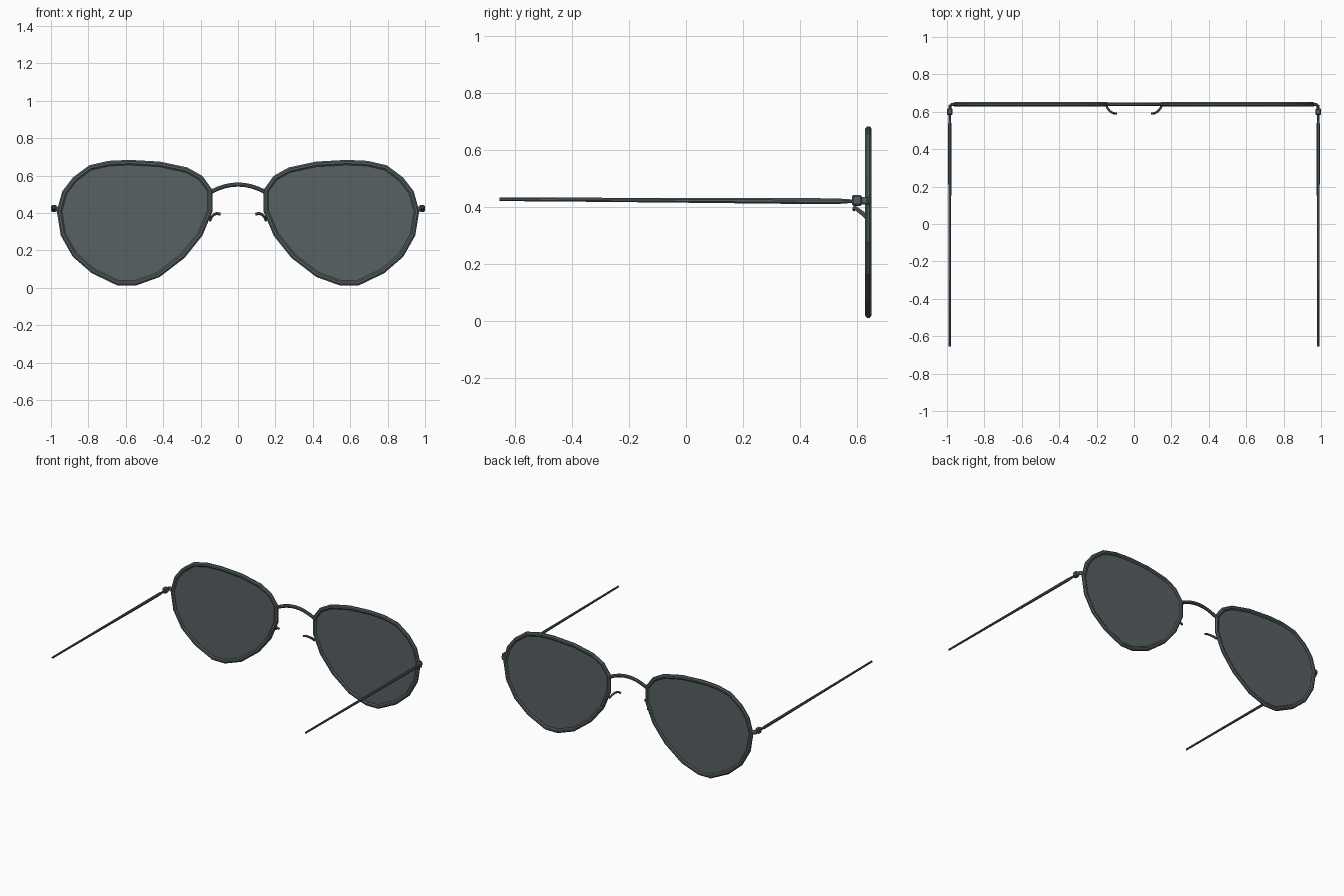
import bpy, bmesh, math
from mathutils import Vector

if "Cube" in bpy.data.objects:
    bpy.data.objects.remove(bpy.data.objects["Cube"], do_unlink=True)


def material(name, rgb):
    m = bpy.data.materials.new(name)
    m.use_nodes = True
    m.diffuse_color = (*rgb, 1)
    m.node_tree.nodes["Principled BSDF"].inputs["Base Color"].default_value = (*rgb, 1)
    return m


METAL = material("dark grey metal", (0.09, 0.115, 0.118))
GLASS = material("tinted lens grey", (0.097, 0.12, 0.127))
PLANE_Y = 0.64


def finish(bm, name, mat):
    bmesh.ops.recalc_face_normals(bm, faces=bm.faces)
    mesh = bpy.data.meshes.new(name)
    bm.to_mesh(mesh)
    bm.free()
    mesh.materials.append(mat)
    ob = bpy.data.objects.new(name, mesh)
    bpy.context.collection.objects.link(ob)
    return ob


def sweep(name, path, radii, up, closed=False, sides=8):
    """Sweep an oval section along a path; radii holds (across, along up) per point."""
    bm = bmesh.new()
    pts = [Vector(p) for p in path]
    up = Vector(up)
    n = len(pts)
    rings = []
    for i, p in enumerate(pts):
        if closed:
            t = pts[(i + 1) % n] - pts[i - 1]
        else:
            t = pts[min(i + 1, n - 1)] - pts[max(i - 1, 0)]
        across = up.cross(t).normalized()
        high = t.cross(across).normalized()
        w, h = radii[i] if isinstance(radii, list) else radii
        ring = []
        for k in range(sides):
            a = math.tau * (k + 0.5) / sides
            ring.append(bm.verts.new(p + across * w * math.cos(a) + high * h * math.sin(a)))
        rings.append(ring)
    for i in range(n if closed else n - 1):
        a, b = rings[i], rings[(i + 1) % n]
        for k in range(sides):
            j = (k + 1) % sides
            bm.faces.new((a[k], a[j], b[j], b[k]))
    if not closed:
        bm.faces.new(rings[0])
        bm.faces.new(rings[-1])
    return finish(bm, name, METAL)


def box(name, center, size, bevel):
    bm = bmesh.new()
    bmesh.ops.create_cube(bm, size=1)
    for v in bm.verts:
        v.co = Vector(c + s * q for c, s, q in zip(center, size, v.co))
    bmesh.ops.bevel(bm, geom=bm.edges[:], offset=bevel, segments=1, affect="EDGES")
    return finish(bm, name, METAL)


def slab(name, outline, thickness):
    bm = bmesh.new()
    face = bm.faces.new([bm.verts.new((x, y - thickness / 2, z)) for x, y, z in outline])
    out = bmesh.ops.extrude_face_region(bm, geom=[face])
    moved = [g for g in out["geom"] if isinstance(g, bmesh.types.BMVert)]
    bmesh.ops.translate(bm, verts=moved, vec=(0, thickness, 0))
    return finish(bm, name, GLASS)


# Teardrop centre line of one rim, as x and z
TEARDROP = [(.58, .67), (.69, .665), (.79, .642), (.873, .58), (.927, .51), (.955, .41),
            (.935, .285), (.873, .175), (.775, .09), (.64, .025), (.55, .025), (.425, .07),
            (.295, .17), (.203, .285), (.15, .41), (.15, .52), (.2, .588), (.275, .63),
            (.42, .661)]

for side, s in (("left", 1), ("right", -1)):
    # Rim and lens
    outline = [(s * x, PLANE_Y, z) for x, z in TEARDROP]
    sweep(side + "_rim", outline, (0.015, 0.012), (0, 1, 0), closed=True)
    slab(side + "_lens", outline, 0.004)

    # Nose pad arm, curling inward behind the rim
    arm = [(.15, .638, .36), (.142, .62, .378), (.128, .602, .392), (.112, .593, .398), (.094, .59, .393)]
    sweep(side + "_nose_arm", [(s * x, y, z) for x, y, z in arm], (0.007, 0.008), (0, 0, 1), sides=6)

    # Lug from the rim, hinge block and temple
    lug = [(.95, PLANE_Y, .422), (.972, PLANE_Y, .422), (.983, .632, .422), (.985, .605, .422)]
    sweep(side + "_lug", [(s * x, y, z) for x, y, z in lug], (0.009, 0.014), (0, 0, 1))
    box(side + "_hinge", (s * .985, .6, .424), (.03, .036, .038), 0.006)
    temple = [(.585, .421), (.56, .421), (.53, .421), (.4, .4215), (0, .424), (-.4, .4265), (-.655, .428)]
    sizes = [(.006, .007), (.007, .008), (.0095, .011), (.0095, .011), (.008, .009), (.007, .0075), (.006, .007)]
    sweep(side + "_temple", [(s * .985, y, z) for y, z in temple], sizes, (0, 0, 1))

# Arched bridge
arch = [(x / 100, PLANE_Y, 0.552 - 0.037 * abs(x / 14) ** 2) for x in (-14, -10.5, -7, -3.5, 0, 3.5, 7, 10.5, 14)]
sweep("bridge", arch, (0.012, 0.010), (0, 1, 0))
